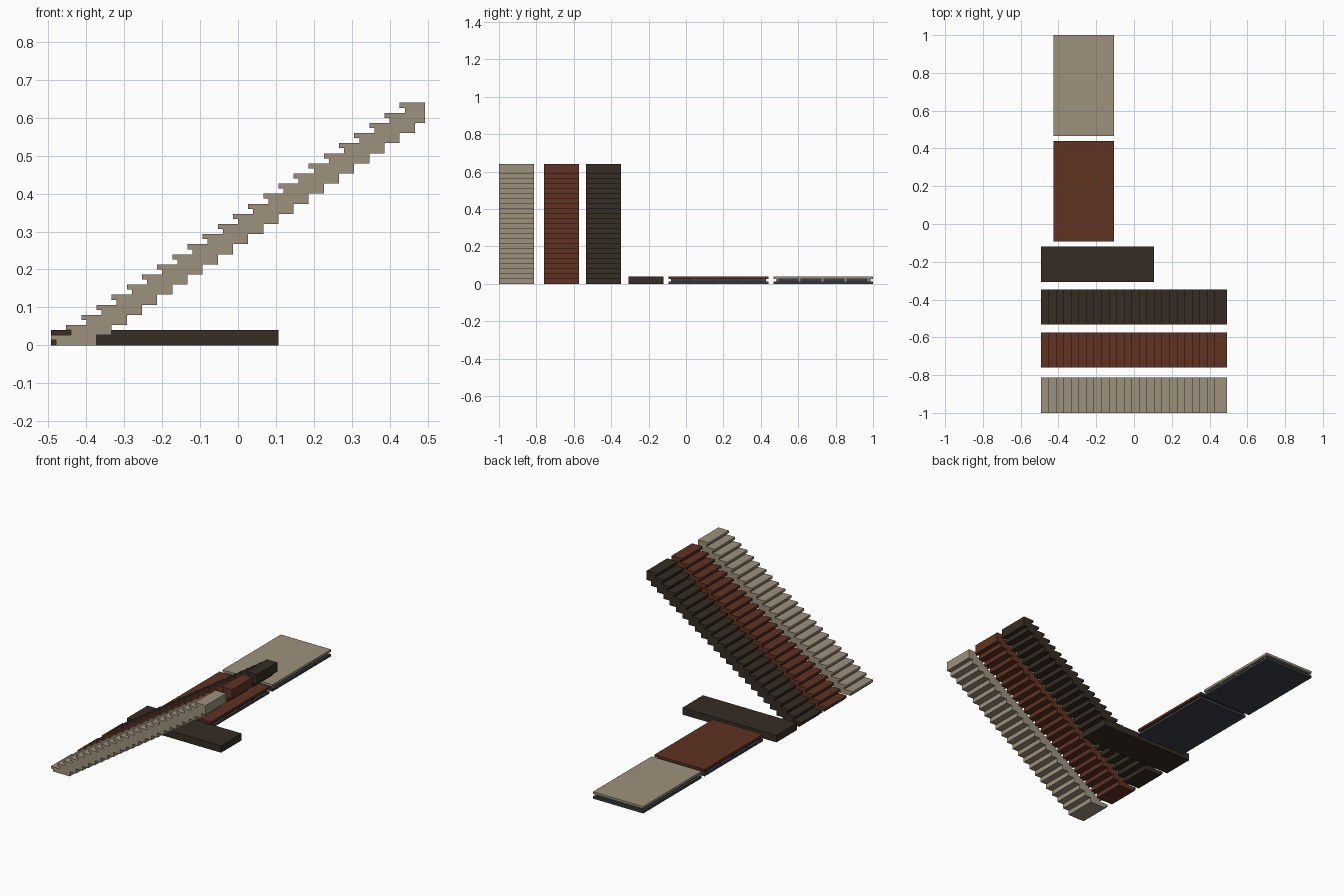
import bpy
import bmesh

if "Cube" in bpy.data.objects:
    bpy.data.objects.remove(bpy.data.objects["Cube"], do_unlink=True)

U = 1 / 75  # building module: the whole set is 150 modules long


def material(name, rgb):
    m = bpy.data.materials.new(name)
    m.use_nodes = True
    color = (*rgb, 1)
    m.diffuse_color = color
    bsdf = m.node_tree.nodes["Principled BSDF"]
    bsdf.inputs["Base Color"].default_value = color
    bsdf.inputs["Roughness"].default_value = 0.8
    return m


beige = material("beige", (0.34, 0.285, 0.205))
red = material("red_brown", (0.115, 0.032, 0.016))
dark = material("dark_brown", (0.036, 0.026, 0.017))
slate = material("slate_base", (0.045, 0.052, 0.064))


def finish(name, bm, mat):
    bmesh.ops.recalc_face_normals(bm, faces=bm.faces)
    mesh = bpy.data.meshes.new(name)
    bm.to_mesh(mesh)
    bm.free()
    mesh.materials.append(mat)
    obj = bpy.data.objects.new(name, mesh)
    bpy.context.collection.objects.link(obj)
    return obj


def add_box(bm, lo, hi):
    verts = bmesh.ops.create_cube(bm, size=1)["verts"]
    for v in verts:
        v.co = [(a + b) / 2 * U + c * (b - a) * U for a, b, c in zip(lo, hi, v.co)]


def box(name, lo, hi, mat):
    bm = bmesh.new()
    add_box(bm, lo, hi)
    return finish(name, bm, mat)


# Staircase: stepped profile with overhanging treads, extruded along y
def stairs(name, y, mat, steps=24, left=-37, right=37):
    profile = []
    for i in range(steps):
        nose, z = left + 3 * i, 2 * i
        profile += [(nose + 1, z), (nose + 1, z + 1), (nose, z + 1), (nose, z + 2)]
    profile += [(right, 2 * steps), (right, 2 * steps - 4)]
    for k in reversed(range(steps - 2)):
        x = left + 9 + 3 * k
        profile += [(x, 2 * k + 2), (x, 2 * k)]
    bm = bmesh.new()
    face = bm.faces.new([bm.verts.new((x * U, y * U, z * U)) for x, z in profile])
    out = bmesh.ops.extrude_face_region(bm, geom=[face])["geom"]
    moved = [v for v in out if isinstance(v, bmesh.types.BMVert)]
    bmesh.ops.translate(bm, verts=moved, vec=(0, 14 * U, 0))
    return finish(name, bm, mat)


# Floor tile: coloured panel on short pegs over a slate base
def tile(name, y, mat):
    box(name + "_base", (-32, y, 0), (-8, y + 40, 1), slate)
    box(name + "_core", (-31, y + 1, 1), (-9, y + 39, 2), slate)
    box(name + "_panel", (-32, y, 2), (-8, y + 40, 3), mat)
    bm = bmesh.new()
    for j in range(5):
        for x in (-31.6, -9):
            py = y + 1 + 9.2 * j
            add_box(bm, (x, py, 1), (x + 0.6, py + 0.8, 2))
    finish(name + "_pegs", bm, mat)


stairs("beige_staircase", -75, beige)
stairs("red_staircase", -57, red)
stairs("dark_staircase", -40, dark)
box("dark_plank", (-37, -23, 0), (8, -9, 3), dark)
tile("red_tile", -7, red)
tile("beige_tile", 35, beige)
